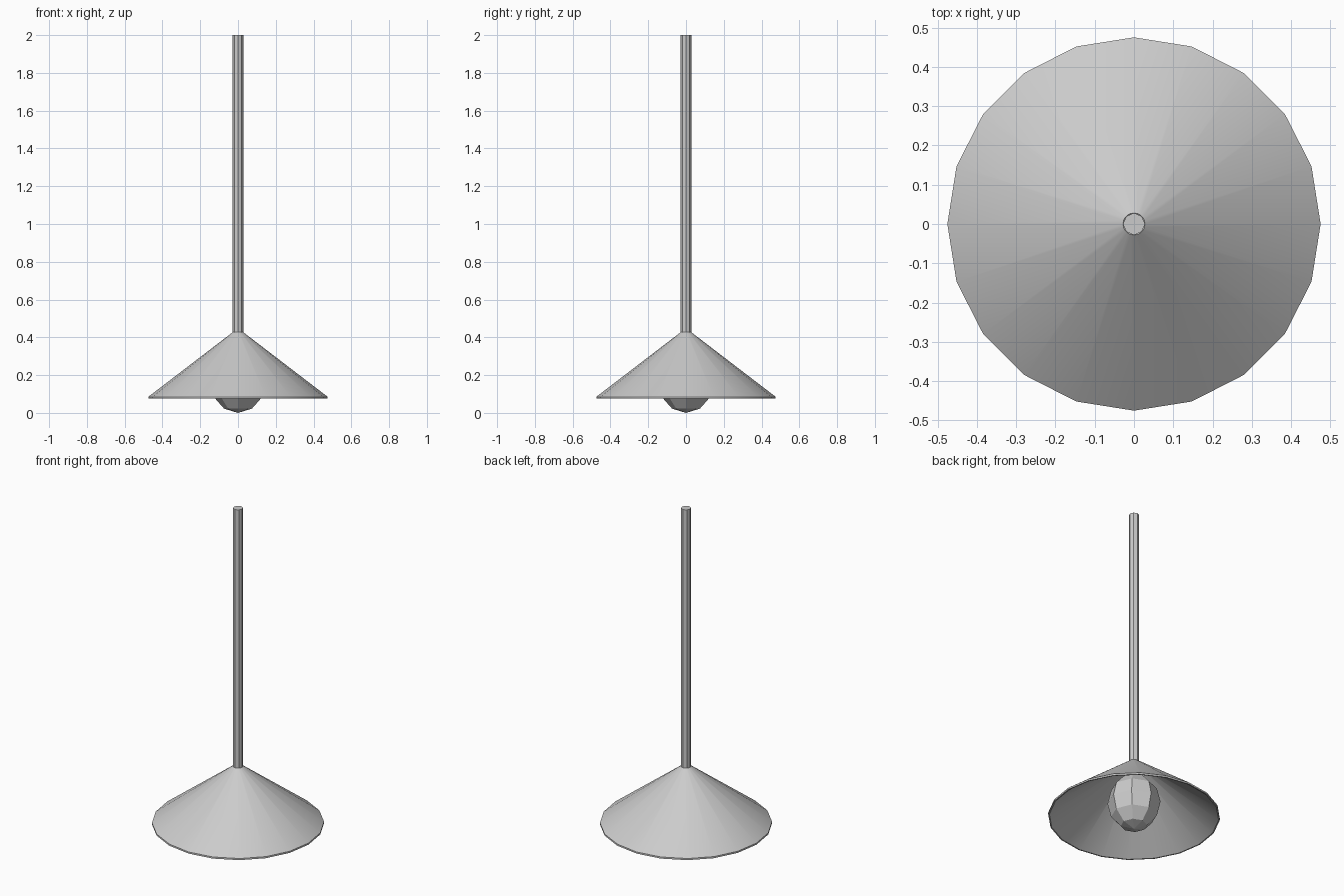
import bpy
import bmesh
from math import cos, sin, tau, radians

if "Cube" in bpy.data.objects:
    bpy.data.objects.remove(bpy.data.objects["Cube"])


def lathe(name, profile, sides, closed=False):
    """Spin (radius, z) points round the z axis; open profiles get flat caps."""
    bm = bmesh.new()
    rings = [[bm.verts.new((r * cos(tau * i / sides), r * sin(tau * i / sides), z))
              for i in range(sides)] for r, z in profile]
    pairs = list(zip(rings, rings[1:]))
    if closed:
        pairs.append((rings[-1], rings[0]))
    else:
        bm.faces.new(rings[0])
        bm.faces.new(rings[-1])
    for a, b in pairs:
        for i in range(sides):
            j = (i + 1) % sides
            bm.faces.new((a[i], a[j], b[j], b[i]))
    bmesh.ops.recalc_face_normals(bm, faces=bm.faces)
    mesh = bpy.data.meshes.new(name)
    bm.to_mesh(mesh)
    bm.free()
    obj = bpy.data.objects.new(name, mesh)
    bpy.context.collection.objects.link(obj)
    return obj


# Hanging rod, running down through the shade to the bulb
lathe("rod", [(0.028, 0.32), (0.028, 2.0)], 8)

# Thin conical shade with a narrow upright rim, smooth around its slope
shade = lathe("shade", [(0.028, 0.427), (0.475, 0.085), (0.475, 0.075),
                        (0.468, 0.075), (0.018, 0.418)], 20, closed=True)
bpy.context.view_layer.objects.active = shade
shade.select_set(True)
bpy.ops.object.shade_smooth_by_angle(angle=radians(30))

# Faceted bulb, slightly taller than wide, its top hidden in the shade
bpy.ops.mesh.primitive_uv_sphere_add(segments=8, ring_count=6, radius=1,
                                     location=(0, 0, 0.166))
bulb = bpy.context.object
bulb.name = "bulb"
bulb.scale = (0.147, 0.147, 0.166)
